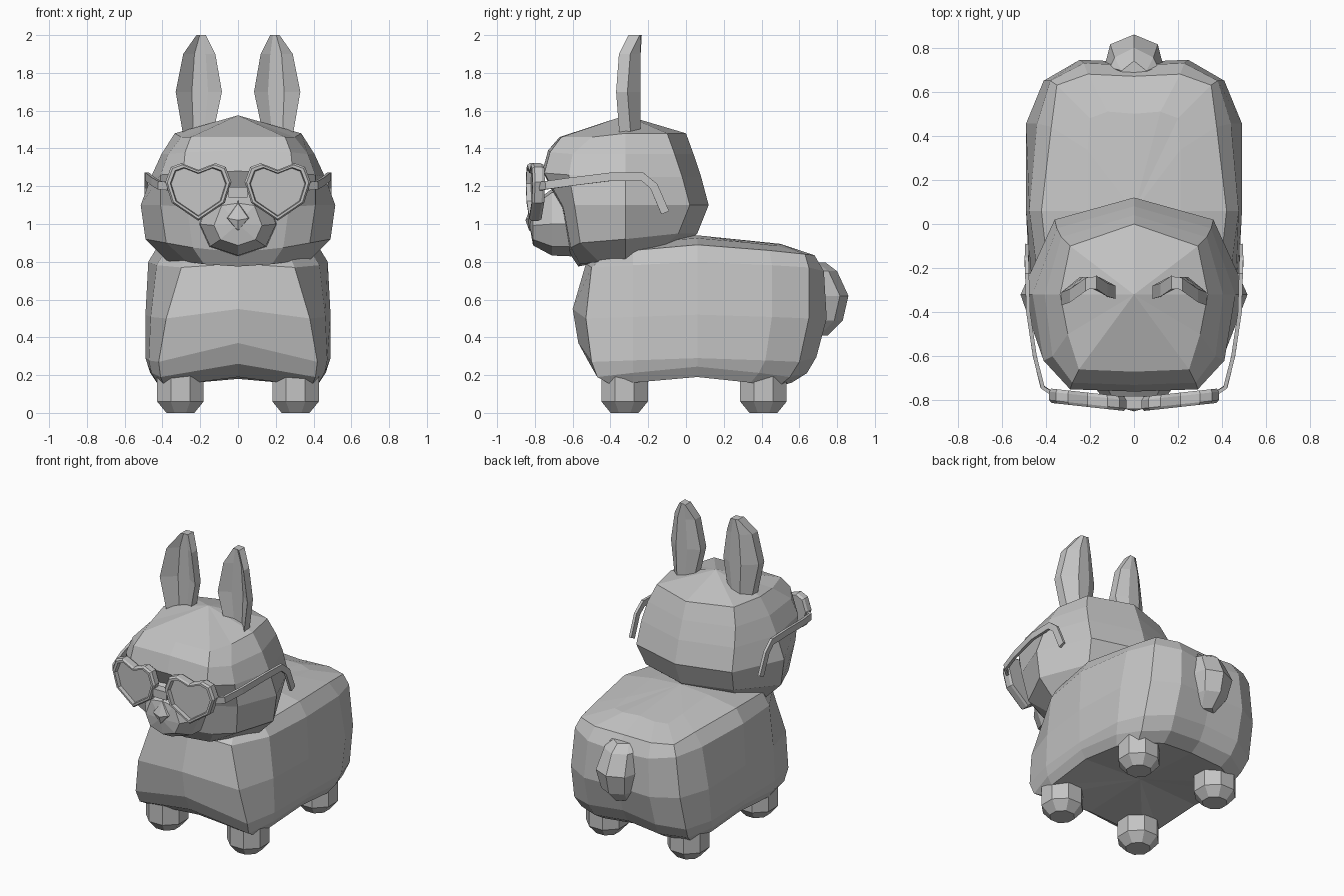
import bpy, bmesh, math
from mathutils import Vector

if "Cube" in bpy.data.objects:
    bpy.data.objects.remove(bpy.data.objects["Cube"])

GREY = (0.55, 0.55, 0.55, 1)
grey = bpy.data.materials.new("plain_grey")
grey.use_nodes = True
grey.diffuse_color = GREY
grey.node_tree.nodes["Principled BSDF"].inputs["Base Color"].default_value = GREY


def loft(name, rings, start=None, end=None, side=1):
    """Skin closed rings; close each end with a fan to a pole or a flat cap."""
    bm = bmesh.new()
    flip = lambda p: bm.verts.new((p[0] * side, p[1], p[2]))
    loops = [[flip(p) for p in ring] for ring in rings]
    n = len(loops[0])
    for a, b in zip(loops, loops[1:]):
        for i in range(n):
            j = (i + 1) % n
            bm.faces.new((a[i], a[j], b[j], b[i]))
    for loop, pole in ((loops[0], start), (loops[-1], end)):
        if pole is None:
            bm.faces.new(loop)
        else:
            tip = flip(pole)
            for i in range(n):
                bm.faces.new((loop[i], loop[(i + 1) % n], tip))
    bmesh.ops.recalc_face_normals(bm, faces=bm.faces)
    mesh = bpy.data.meshes.new(name)
    bm.to_mesh(mesh)
    bm.free()
    mesh.materials.append(grey)
    obj = bpy.data.objects.new(name, mesh)
    bpy.context.collection.objects.link(obj)
    return obj


def mirrored(half):
    """Complete a half outline whose first and last points lie on x = 0."""
    return half + [(-x, y, z) for x, y, z in half[-2:0:-1]]


# Body: y (front, front corner, back corner, back),
# widths (front, middle, flank, back), heights (corner, middle, front, back)
def body_ring(fy, cy, ky, by, wf, wm, ws, wb, zc, zm, zf, zb):
    zs = zc * .6 + zm * .4
    return mirrored([(0, fy, zf), (wf, cy, zc), (wf * .25 + wm * .75, -.28, zs),
                     (wm, .06, zm), (ws, ky * .7, zs), (wb, ky, zc),
                     (wb * .6, by, (zc + zb) / 2), (0, by - .01, zb)])


loft("body", [body_ring(*r) for r in (
    (-.42, -.38, .49, .56, .39, .44, .43, .38, .14, .19, .19, .18),
    (-.51, -.47, .55, .64, .41, .475, .465, .40, .19, .245, .26, .23),
    (-.57, -.50, .60, .69, .42, .49, .485, .42, .27, .29, .37, .32),
    (-.60, -.53, .65, .745, .38, .49, .49, .41, .50, .52, .55, .50),
    (-.53, -.50, .65, .73, .30, .475, .44, .38, .77, .80, .79, .73),
    (-.46, -.42, .63, .68, .27, .42, .375, .35, .84, .89, .84, .83),
    (-.33, -.28, .48, .51, .14, .21, .21, .20, .885, .925, .87, .895))],
    (0, .06, .21), (0, .06, .94))


# Head: y (front, cheek, back), widths (front, cheek, middle, back),
# heights (front, cheek, middle, back)
def head_ring(fy, sy, by, wf, ws, wm, wb, zf, zs, zm, zb):
    return mirrored([(0, fy, zf), (wf, fy + .01, (zf + zs) / 2),
                     (ws, sy, zs), (wm, -.32, zm),
                     (wb, by - .1, zb), (0, by, zb)])


loft("head", [head_ring(*r) for r in (
    (-.57, -.46, -.02, .18, .27, .36, .28, .775, .80, .79, .88),
    (-.62, -.56, .06, .24, .38, .49, .33, .85, .90, .92, .95),
    (-.66, -.59, .12, .27, .41, .515, .36, 1.08, 1.1, 1.1, 1.1),
    (-.76, -.62, .08, .29, .41, .46, .35, 1.28, 1.26, 1.25, 1.25),
    (-.73, -.60, .04, .28, .37, .405, .33, 1.39, 1.37, 1.37, 1.37),
    (-.67, -.50, 0, .25, .30, .335, .29, 1.46, 1.46, 1.48, 1.48))],
    (0, -.3, .83), (0, -.32, 1.575))


# Muzzle and nose
def muzzle_ring(y, s, cz=.98):
    pts = [(0, 1.19), (.14, 1.17), (.205, 1.0), (.15, .88), (0, .83)]
    return mirrored([(x * s, y, cz + (z - cz) * s) for x, z in pts])


loft("muzzle", [muzzle_ring(-.56, 1.02), muzzle_ring(-.71, .98), muzzle_ring(-.81, .62)],
     None, (0, -.83, 1.0))
loft("nose", [[(-.065, -.79, 1.035), (0, -.77, 1.14), (.065, -.79, 1.035), (0, -.8, .955)],
              [(-.055, -.835, 1.03), (0, -.815, 1.11), (.055, -.835, 1.03), (0, -.83, .965)]],
     None, (0, -.85, 1.02))


# Tail: half width, front y, back y, height
def tail_ring(w, fy, by, z):
    return mirrored([(0, fy, z), (w, fy + .06, z), (w * .8, by - .045, z), (0, by, z)])


loft("tail", [tail_ring(*r) for r in (
    (.06, .64, .75, .41), (.11, .65, .83, .49), (.135, .65, .86, .62),
    (.11, .65, .80, .75), (.07, .64, .74, .795))])


# Feet: eight-sided stubs with a chamfered sole
def foot_ring(cx, cy, r, z):
    return [(cx + r * math.cos((k + .5) * math.pi / 4),
             cy + r * math.sin((k + .5) * math.pi / 4), z) for k in range(8)]


for side, word in ((1, "left"), (-1, "right")):
    for y, end in ((-.325, "front"), (.41, "back")):
        loft(f"{end}_{word}_foot", [foot_ring(.305, y, r, z) for r, z in
                                    ((.08, 0), (.133, .06), (.133, .2))], side=side)

    # Ear: curved blade, open toward the front
    ear = []
    for z, xi, xo, bow in ((1.44, .14, .285, .065), (1.7, .085, .33, .085),
                           (1.9, .12, .29, .07), (2.0, .17, .22, .02)):
        w = xo - xi
        cols = [(xi, -.28 - bow * .7), (xi + w * .3, -.295),
                (xi + w * .65, -.295), (xo, -.285 - bow)]
        back = [(x, y + .06 if i in (0, 3) else -.24)
                for i, (x, y) in enumerate(cols)]
        ear.append([(x, y, z) for x, y in cols + back[::-1]])
    loft(f"{word}_ear", ear, side=side)

    # Heart frame: outer wall, rim and recessed lens, turned slightly outward
    half = [(0, .115), (.09, .15), (.145, .13), (.175, .05), (.14, -.06), (0, -.155)]
    heart = half + [(-x, z) for x, z in half[-2:0:-1]]

    def heart_ring(s, depth):
        return [(.21 + x * s, -.83 + .11 * x * s + depth, 1.172 + z * s) for x, z in heart]

    loft(f"{word}_heart_frame", [heart_ring(*r) for r in (
        (.95, .065), (1, .05), (1, .012), (.94, 0), (.85, 0), (.82, .025))], side=side)

    # Temple arm: flat bar swept along a bent path
    path = [Vector(p) for p in ((.37, -.77, 1.2), (.415, -.74, 1.205), (.45, -.6, 1.225),
                                (.48, -.4, 1.25), (.485, -.23, 1.25),
                                (.487, -.17, 1.2), (.485, -.11, 1.06))]
    arm = []
    for i, p in enumerate(path):
        t = (path[min(i + 1, len(path) - 1)] - path[max(i - 1, 0)]).normalized()
        out = t.cross(Vector((0, 0, 1))).normalized() * .009
        up = out.cross(t).normalized() * .022
        arm.append([p + out + up, p + out - up, p - out - up, p - out + up])
    loft(f"{word}_temple_arm", arm, side=side)

# Bridge between the lenses
loft("glasses_bridge", [[(x, -.84, 1.14), (x, -.78, 1.14), (x, -.78, 1.195), (x, -.84, 1.195)]
                        for x in (-.05, .05)])
